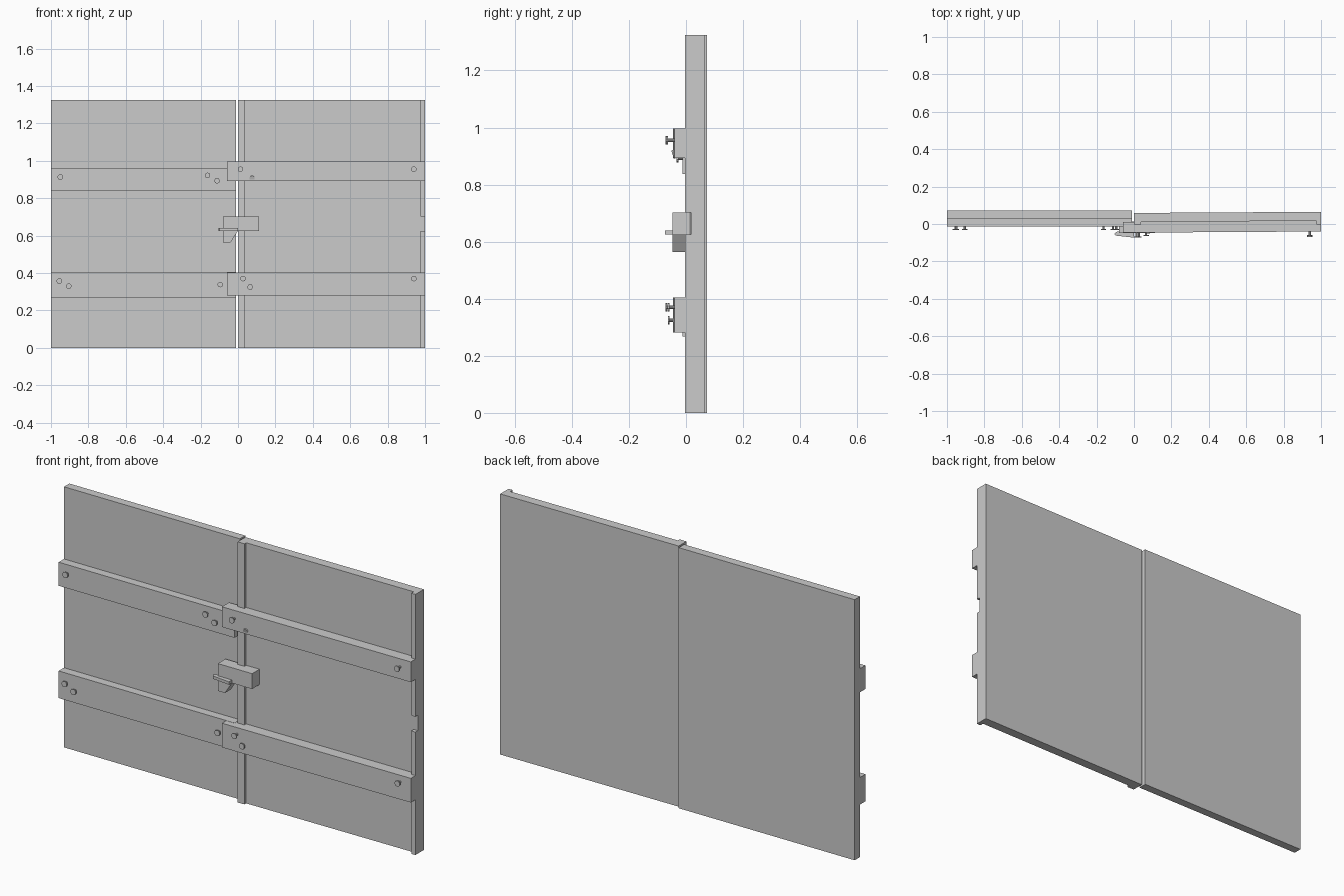
import bpy, bmesh
from mathutils import Matrix, Vector

if "Cube" in bpy.data.objects:
    bpy.data.objects.remove(bpy.data.objects["Cube"])

SKEW = 0.006  # the right door hangs very slightly open


def finish(name, bm, skew=0.0):
    for v in bm.verts:
        v.co.y += skew * v.co.x
    bmesh.ops.recalc_face_normals(bm, faces=bm.faces)
    me = bpy.data.meshes.new(name)
    bm.to_mesh(me)
    bm.free()
    ob = bpy.data.objects.new(name, me)
    bpy.context.collection.objects.link(ob)
    return ob


def box(name, x0, x1, y0, y1, z0, z1, skew=0.0):
    bm = bmesh.new()
    size = Matrix.Diagonal((x1 - x0, y1 - y0, z1 - z0, 1))
    mid = Matrix.Translation(((x0 + x1) / 2, (y0 + y1) / 2, (z0 + z1) / 2))
    bmesh.ops.create_cube(bm, size=1, matrix=mid @ size)
    return finish(name, bm, skew)


def prism(name, pts, axis, a, b):
    """Extrude a 2D outline along y (pts are x,z) or z (pts are x,y)."""
    bm = bmesh.new()
    co = [(p, a, q) if axis == 'y' else (p, q, a) for p, q in pts]
    f = bm.faces.new([bm.verts.new(c) for c in co])
    new = bmesh.ops.extrude_face_region(bm, geom=[f])['geom']
    move = Vector((0, b - a, 0)) if axis == 'y' else Vector((0, 0, b - a))
    bmesh.ops.translate(bm, vec=move, verts=[v for v in new if isinstance(v, bmesh.types.BMVert)])
    return finish(name, bm)


def nail(name, x, z, face, out=0.02, tilt=0.0):
    """Flat-headed nail standing proud of the slat face."""
    bm = bmesh.new()
    place = (Matrix.Translation((x, face - out, z)) @ Matrix.Rotation(tilt, 4, 'X')
             @ Matrix.Rotation(1.5707963, 4, 'X'))
    for r, lo, hi in ((0.015, -0.006, 0.0), (0.006, -out - 0.01, -0.004)):
        bmesh.ops.create_cone(bm, cap_ends=True, segments=10, radius1=r, radius2=r, depth=hi - lo,
                              matrix=place @ Matrix.Translation((0, 0, (lo + hi) / 2)))
    finish(name, bm)


# Door panels
box("left_door_panel", -1, -0.01, 0.03, 0.073, 0, 1.325)
box("right_door_panel", 0, 1, 0.011, 0.059, 0, 1.325, SKEW)

# Raised edge strips on the right door, the outer one notched for the bar
box("inner_edge_strip", 0, 0.038, -0.003, 0.011, 0, 1.325, SKEW)
for i, (z0, z1) in enumerate(((0, 0.625), (0.703, 1.325))):
    box(f"outer_edge_strip_{i}", 0.977, 1, -0.009, 0.011, z0, z1, SKEW)

# Cross slats
for level, z0, z1 in (("lower", 0.267, 0.405), ("upper", 0.838, 0.958)):
    box(f"left_slat_{level}", -1, -0.01, -0.013, 0.03, z0, z1)
for level, z0, z1 in (("lower", 0.281, 0.404), ("upper", 0.893, 0.996)):
    box(f"right_slat_{level}", -0.058, 1, -0.046, 0.011, z0, z1, SKEW)

# Latch: block, wedge below it and thin peg across the front
box("latch_block", -0.08, 0.113, -0.048, 0.013, 0.624, 0.702)
prism("latch_wedge", [(-0.08, 0.626), (-0.08, 0.563), (-0.04, 0.563), (0.0, 0.626)], 'y', -0.048, 0.0)
prism("latch_peg", [(-0.105, -0.052), (-0.098, -0.062), (0.0, -0.073), (0.0, -0.045), (-0.09, -0.04)],
      'z', 0.625, 0.64)

# Nails
for i, (x, z) in enumerate(((-0.95, 0.913), (-0.163, 0.922), (-0.112, 0.893),
                            (-0.955, 0.357), (-0.905, 0.33), (-0.095, 0.338))):
    nail(f"left_nail_{i}", x, z, -0.013)
for i, (x, z, out) in enumerate(((0.013, 0.955, 0.026), (0.94, 0.955, 0.028), (0.027, 0.37, 0.026),
                                 (0.065, 0.325, 0.018), (0.94, 0.37, 0.024))):
    nail(f"right_nail_{i}", x, z, -0.046 + SKEW * x, out)
nail("bent_nail", 0.075, 0.905, -0.046, 0.001, 0.3)
